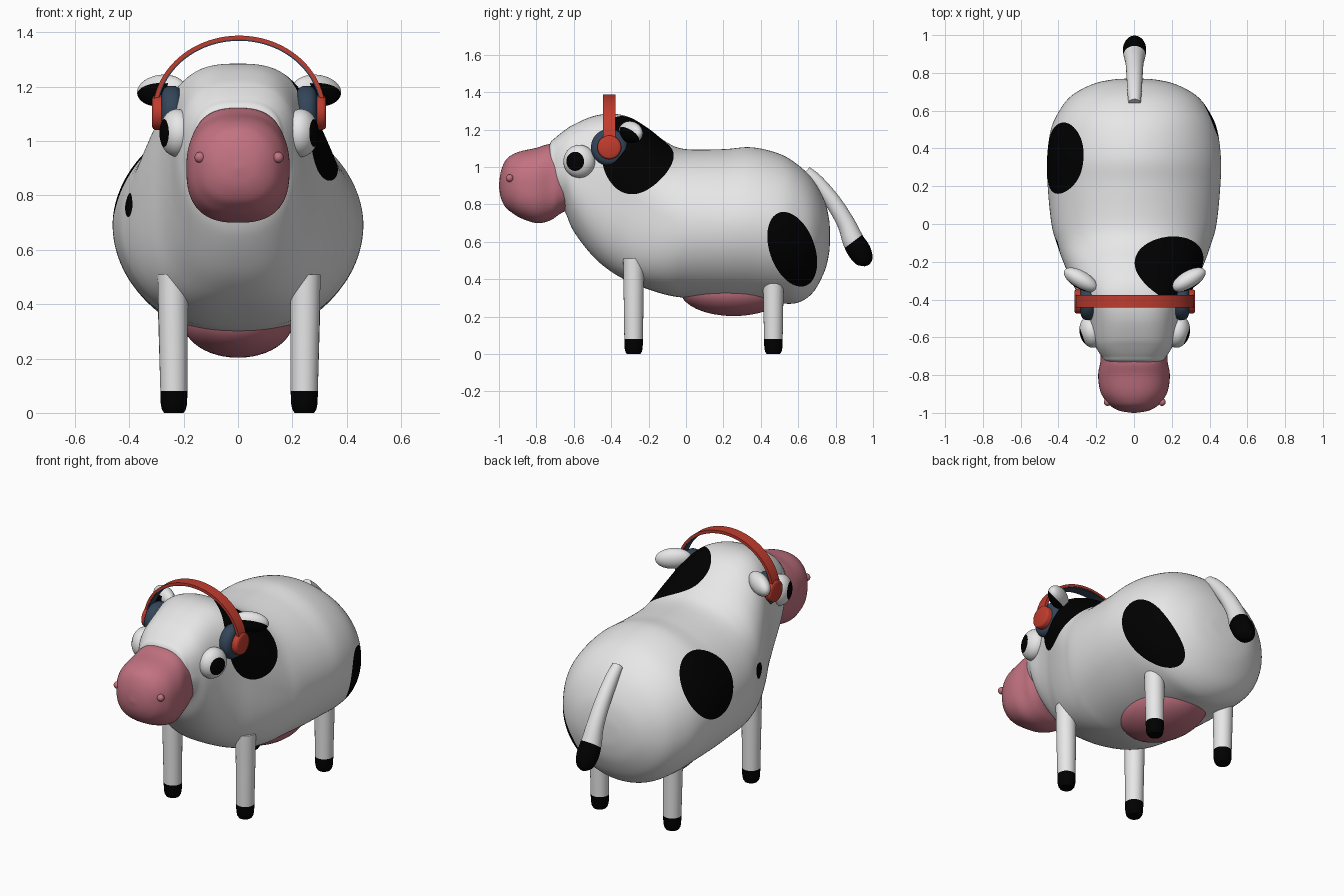
import bpy, bmesh, math
from mathutils import Vector, Matrix, Euler

if "Cube" in bpy.data.objects:
    bpy.data.objects.remove(bpy.data.objects["Cube"])


def material(name, rgb):
    m = bpy.data.materials.new(name)
    m.diffuse_color = (*rgb, 1)
    m.use_nodes = True
    m.node_tree.nodes["Principled BSDF"].inputs["Base Color"].default_value = m.diffuse_color
    return m


WHITE = material("white hide", (0.80, 0.80, 0.80))
BLACK = material("black", (0.0, 0.0, 0.0))
PINK = material("pink skin", (0.54, 0.17, 0.22))
RED = material("red plastic", (0.53, 0.045, 0.027))
NAVY = material("navy padding", (0.033, 0.06, 0.10))


def finish(name, bm, mats, field=None):
    """Make an object; where field(point) < 0 the second colour is cut in cleanly."""
    if field:
        val = {v: field(v.co) for v in bm.verts}
        cuts = []
        for e in list(bm.edges):
            a, b = e.verts
            if (val[a] < 0) != (val[b] < 0):
                fac = val[a] / (val[a] - val[b])
                cuts.append(bmesh.utils.edge_split(e, a, min(0.97, max(0.03, fac)))[1])
        bmesh.ops.connect_verts(bm, verts=cuts)
    bmesh.ops.recalc_face_normals(bm, faces=bm.faces)
    for f in bm.faces:
        f.smooth = True
        if field:
            f.material_index = int(field(f.calc_center_median()) < 0)
    me = bpy.data.meshes.new(name)
    bm.to_mesh(me)
    bm.free()
    for m in mats:
        me.materials.append(m)
    ob = bpy.data.objects.new(name, me)
    bpy.context.collection.objects.link(ob)
    return ob


def skin(name, rings, mats, field=None):
    """Join closed rings of points into a capped surface."""
    bm = bmesh.new()
    rows = [[bm.verts.new(p) for p in r] for r in rings]
    n = len(rows[0])
    for a, b in zip(rows, rows[1:]):
        for i in range(n):
            j = (i + 1) % n
            bm.faces.new((a[i], a[j], b[j], b[i]))
    bm.faces.new(rows[0])
    bm.faces.new(rows[-1])
    return finish(name, bm, mats, field)


def smooth_path(pts, k):
    """Catmull-Rom interpolation of tuples, k steps per span."""
    out = []
    for i in range(len(pts) - 1):
        p0, p1, p2, p3 = (pts[max(0, min(len(pts) - 1, i + d))] for d in (-1, 0, 1, 2))
        for s in range(k):
            t = s / k
            out.append([0.5 * (2 * b + (c - a) * t + (2 * a - 5 * b + 4 * c - d) * t * t
                               + (3 * b - a - 3 * c + d) * t ** 3)
                        for a, b, c, d in zip(p0, p1, p2, p3)])
    return out + [list(pts[-1])]


def loft(name, stations, mats, k, seg, field=None):
    """Stations along y: (y, top z, bottom z, half width, upper and lower squareness)."""
    rings = []
    for y, zt, zb, hw, up, low in smooth_path(stations, k):
        ring = []
        for i in range(seg):
            a = 2 * math.pi * i / seg
            c, s = math.cos(a), math.sin(a)
            e = 2 / (up if s > 0 else low)
            ring.append((math.copysign(abs(c) ** e, c) * hw, y,
                         (zt + zb) / 2 + math.copysign(abs(s) ** e, s) * (zt - zb) / 2))
        rings.append(ring)
    return skin(name, rings, mats, field)


def tube(name, pts, mats, field=None, k=1, seg=40):
    """Round tube through (x, y, z, radius) points."""
    pts = smooth_path(pts, k)
    rings = []
    for i, p in enumerate(pts):
        d = Vector(pts[min(i + 1, len(pts) - 1)][:3]) - Vector(pts[max(i - 1, 0)][:3])
        d.normalize()
        u = Vector((0, 1, 0)) if abs(d.x) > 0.9 else Vector((1, 0, 0))
        v = d.cross(u).normalized()
        rings.append([Vector(p[:3]) + p[3] * (u * math.cos(a) + v * math.sin(a))
                      for a in (2 * math.pi * j / seg for j in range(seg))])
    return skin(name, rings, mats, field)


def ball(name, loc, radii, mats, rot=(0, 0, 0), field=None, seg=48):
    """Ellipsoid; the field sees unit-sphere coordinates."""
    bm = bmesh.new()
    bmesh.ops.create_uvsphere(bm, u_segments=seg, v_segments=seg // 2, radius=1)
    ob = finish(name, bm, mats, field)
    ob.data.transform(Matrix.LocRotScale(Vector(loc), Euler(rot), Vector(radii)))
    return ob


# Hide spots: three ellipsoid regions and one slanted oval on the right flank
SPOTS = [((0.22, -0.26, 1.08), (0.265, 0.195, 0.255)),
         ((-0.40, 0.35, 0.87), (0.20, 0.19, 0.20)),
         ((-0.40, -0.12, 0.765), (0.06, 0.045, 0.045))]


def spots(c):
    d = [math.sqrt(sum(((c[i] - o[i]) / r[i]) ** 2 for i in range(3))) - 1 for o, r in SPOTS]
    if c.x > 0:
        dy, dz, t = c.y - 0.568, c.z - 0.56, math.radians(20)
        u = dy * math.cos(t) + dz * math.sin(t)
        v = dz * math.cos(t) - dy * math.sin(t)
        d.append(math.hypot(u / 0.12, v / 0.208) - 1)
    return min(d)


# Body and head in one loft
loft("body", [
    (-0.75, 1.02, 0.94, 0.03, 2.6, 2), (-0.73, 1.12, 0.87, 0.14, 2.8, 2),
    (-0.70, 1.155, 0.81, 0.172, 2.8, 2), (-0.65, 1.195, 0.765, 0.203, 2.8, 2),
    (-0.60, 1.227, 0.655, 0.225, 2.8, 2.1), (-0.50, 1.27, 0.525, 0.25, 2.8, 2.4),
    (-0.40, 1.285, 0.44, 0.285, 2.8, 2.7), (-0.30, 1.265, 0.385, 0.332, 2.4, 3),
    (-0.20, 1.205, 0.345, 0.375, 2.15, 2.8), (-0.10, 1.13, 0.315, 0.41, 2.05, 2.4),
    (0.00, 1.095, 0.30, 0.437, 2, 2.1), (0.20, 1.095, 0.285, 0.457, 1.93, 2),
    (0.35, 1.105, 0.28, 0.46, 1.9, 2), (0.50, 1.07, 0.27, 0.44, 1.95, 2),
    (0.60, 1.01, 0.275, 0.395, 2.1, 2), (0.68, 0.93, 0.33, 0.33, 2.1, 2),
    (0.74, 0.82, 0.44, 0.22, 2.1, 2), (0.765, 0.72, 0.54, 0.11, 2, 2),
    (0.77, 0.635, 0.625, 0.006, 2, 2)], [WHITE, BLACK], 8, 160, spots)

# Muzzle and udder
loft("muzzle", [
    (-1.0, 0.905, 0.895, 0.006, 2, 2), (-0.99, 0.975, 0.835, 0.072, 2, 2.2),
    (-0.965, 1.035, 0.785, 0.122, 2.1, 2.4), (-0.93, 1.065, 0.755, 0.155, 2.2, 2.5),
    (-0.88, 1.085, 0.725, 0.18, 2.3, 2.6), (-0.80, 1.102, 0.70, 0.19, 2.4, 2.6),
    (-0.73, 1.122, 0.712, 0.178, 2.6, 2.6), (-0.68, 1.10, 0.745, 0.174, 2.6, 2.6),
    (-0.62, 1.04, 0.79, 0.14, 2.4, 2.4), (-0.58, 0.91, 0.90, 0.006, 2, 2)],
    [PINK], 5, 72)
ball("udder", (0, 0.255, 0.337), (0.203, 0.285, 0.134), [PINK])

# Tail with a dark tuft
tube("tail", [(0.003, 0.64, 0.975, 0.032), (0.003, 0.70, 0.92, 0.038), (0.003, 0.785, 0.815, 0.043),
              (0.003, 0.855, 0.70, 0.048), (0.003, 0.895, 0.605, 0.058), (0.003, 0.93, 0.545, 0.061),
              (0.003, 0.957, 0.495, 0.045), (0.003, 0.966, 0.472, 0.012)],
     [WHITE, BLACK], lambda c: c.z - 0.6 - (c.y - 0.893) * 0.75 if c.y > 0.8 else 1, k=6)

DX = 0.004  # legs and headphones sit a hair off centre
for s, side in ((1, "right"), (-1, "left")):
    # Legs with dark hooves
    for part, y, top in (("front", -0.28, 0.51), ("rear", 0.467, 0.43)):
        x = 0.24 * s + DX
        tube(f"{side}_{part}_leg", [
            (x, y, 0, 0.036), (x, y, 0.012, 0.044), (x, y, 0.03, 0.048),
            (x, y, 0.07, 0.050), (x, y, 0.09, 0.050), (x + 0.004 * s, y, top, 0.056)],
            [WHITE, BLACK], lambda c: c.z - 0.081)

    # Nostril bump
    ball(f"{side}_nostril", (0.144 * s + DX, -0.943, 0.94), (0.02,) * 3, [PINK], seg=24)

    # Eye with pupil facing out and slightly forward
    ball(f"{side}_eye", (0.228 * s + DX, -0.57, 1.03), (0.064, 0.086, 0.088), [WHITE, BLACK],
         (0, 0, math.radians(-12) * s),
         lambda c: math.hypot(c.y + 0.14, c.z) - 0.58 if c.x * s > 0 else 1, seg=64)

    # Ear with dark inner side
    ball(f"{side}_ear", (0.286 * s + DX, -0.295, 1.186), (0.1, 0.047, 0.058), [WHITE, BLACK],
         (0, math.radians(6) * s, math.radians(30) * s),
         lambda c: max(0.3 + 0.7 * c.y + 0.7 * c.z, -0.5 - c.x * s), seg=64)

    # Headphone cushion and outer cap
    def disc(name, profile, mat):
        tube(name, [(x * s + DX, -0.41, 1.105, r) for x, r in profile], [mat], seg=56)
    disc(f"{side}_ear_cushion", [(0.213, 0.078), (0.22, 0.09), (0.235, 0.098),
                                 (0.262, 0.098), (0.278, 0.088), (0.286, 0.07)], NAVY)
    disc(f"{side}_ear_cap", [(0.27, 0.064), (0.308, 0.064), (0.316, 0.060), (0.32, 0.052)], RED)


# Headband arch: red outside, navy lining
def band(name, inner, outer, half, mat):
    rings = []
    for i in range(65):
        a = math.pi * i / 64
        rings.append([((0.318 - d) * math.cos(a) + DX, -0.41 + w, 1.105 + (0.283 - d) * math.sin(a))
                      for d, w in ((outer, -half), (outer, half), (inner, half), (inner, -half))])
    skin(name, rings, [mat])


band("headband", 0.014, 0.0, 0.033, RED)
band("headband_lining", 0.019, 0.013, 0.030, NAVY)

# Smooth shading with sharp rims kept
bpy.ops.object.select_all(action='SELECT')
bpy.context.view_layer.objects.active = bpy.data.objects["body"]
bpy.ops.object.shade_smooth_by_angle(angle=math.radians(40))
